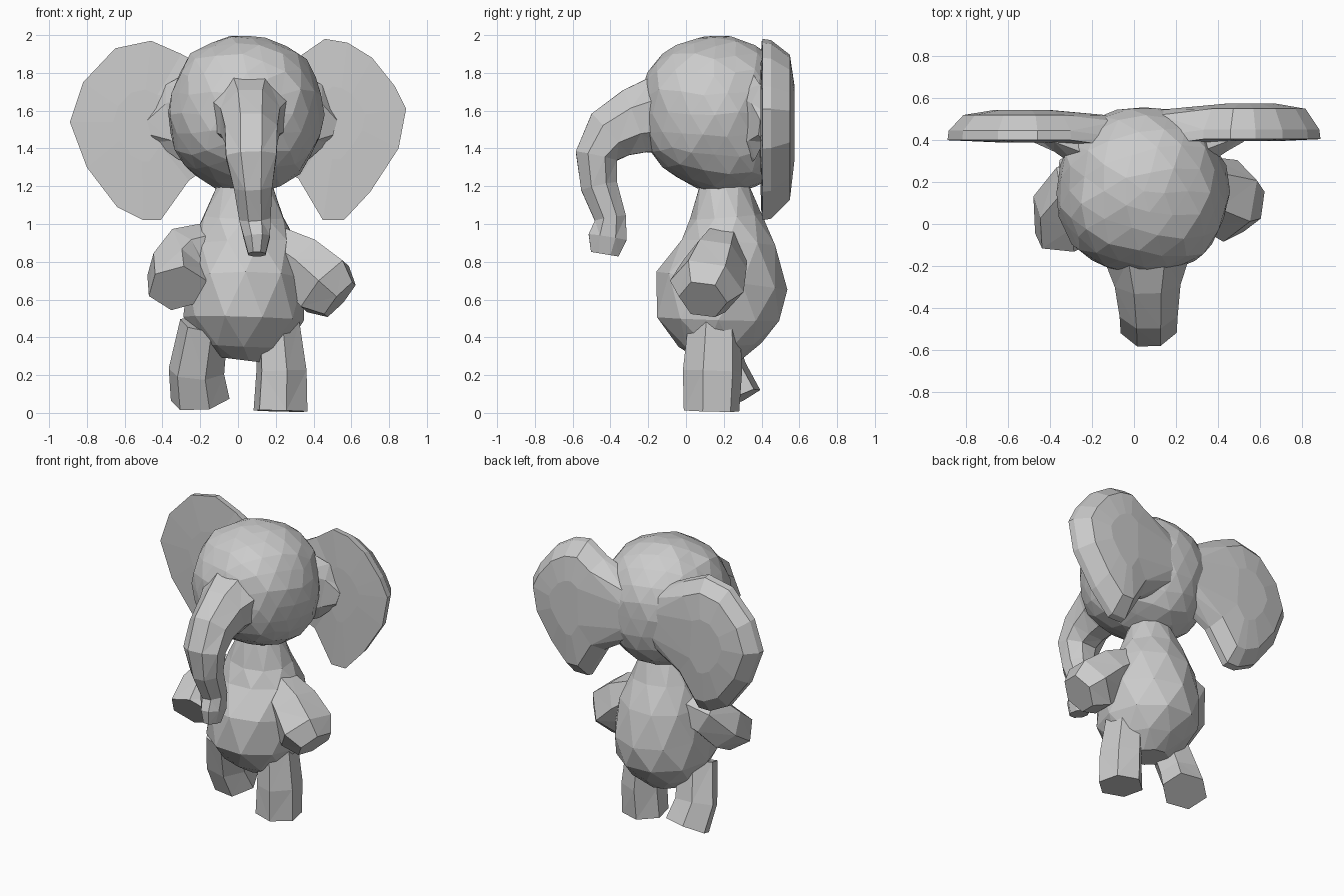
import bpy, bmesh, math, random
from mathutils import Vector

random.seed(4)
cube = bpy.data.objects.get("Cube")
if cube:
    bpy.data.objects.remove(cube)

grey = bpy.data.materials.new("soft_grey")
grey.use_nodes = True
grey.diffuse_color = (0.6, 0.6, 0.6, 1)
grey.node_tree.nodes["Principled BSDF"].inputs["Base Color"].default_value = (0.6, 0.6, 0.6, 1)


def finish(bm, name):
    """Triangulate into flat facets and link the part."""
    bmesh.ops.recalc_face_normals(bm, faces=bm.faces)
    bmesh.ops.triangulate(bm, faces=bm.faces, quad_method='SHORT_EDGE')
    mesh = bpy.data.meshes.new(name)
    bm.to_mesh(mesh)
    bm.free()
    mesh.materials.append(grey)
    obj = bpy.data.objects.new(name, mesh)
    bpy.context.collection.objects.link(obj)


def loft(name, rings):
    """Skin a list of equal point rings and cap both ends."""
    bm = bmesh.new()
    loops = [[bm.verts.new(p) for p in ring] for ring in rings]
    n = len(loops[0])
    for a, b in zip(loops, loops[1:]):
        for i in range(n):
            j = (i + 1) % n
            bm.faces.new((a[i], a[j], b[j], b[i]))
    for cap in (loops[0], loops[-1]):
        bm.faces.new(cap)
    finish(bm, name)


def tube(name, sections, sides, ref=(1, 0, 0), twist=0.0, stagger=0.0):
    """Loft ellipses (centre, half width, half depth) square to their path."""
    centres = [Vector(s[0]) for s in sections]
    rings = []
    for k, (c, wide, deep) in enumerate(sections):
        t = centres[min(k + 1, len(centres) - 1)] - centres[max(k - 1, 0)]
        t.normalize()
        u = Vector(ref) - t * t.dot(Vector(ref))
        u.normalize()
        v = t.cross(u)
        ring = []
        for i in range(sides):
            a = 2 * math.pi * (i + twist + stagger * (k % 2)) / sides
            ring.append(Vector(c) + u * wide * math.cos(a) + v * deep * math.sin(a))
        rings.append(ring)
    loft(name, rings)


# Pear-shaped body with broad shoulders and a narrow neck
tube("body", [
    ((0.02, 0.18, 0.28), 0.13, 0.11), ((0.03, 0.18, 0.36), 0.24, 0.22),
    ((0.03, 0.17, 0.50), 0.32, 0.34), ((0.04, 0.19, 0.70), 0.32, 0.35),
    ((0.03, 0.225, 0.90), 0.28, 0.26), ((0.03, 0.21, 1.04), 0.22, 0.19),
    ((0.04, 0.20, 1.22), 0.14, 0.13)], 10, stagger=0.5)

# Faceted head, slightly boxy, with its lower side dropping toward the back
bm = bmesh.new()
bmesh.ops.create_icosphere(bm, subdivisions=3, radius=1)
for v in bm.verts:
    p = v.co.copy()
    boxy = 1 + 0.12 * (1 - max(abs(c) for c in p))
    v.co = Vector((0.04 + 0.41 * p.x * boxy, 0.155 + 0.405 * p.y * boxy,
                   1.585 + 0.415 * p.z * boxy))
    v.co.z -= 0.06 * p.y * max(0, -p.z)
    v.co += Vector([random.uniform(-0.009, 0.009) for _ in range(3)])
finish(bm, "head")

# Trunk arching forward, then hanging with a tapered tip
tube("trunk", [
    ((0.06, -0.12, 1.58), 0.23, 0.23), ((0.065, -0.27, 1.545), 0.17, 0.19),
    ((0.07, -0.40, 1.475), 0.15, 0.16), ((0.07, -0.475, 1.36), 0.145, 0.12),
    ((0.08, -0.46, 1.20), 0.11, 0.105), ((0.09, -0.40, 1.03), 0.09, 0.09),
    ((0.10, -0.415, 0.93), 0.075, 0.11), ((0.10, -0.43, 0.84), 0.05, 0.08)], 8, twist=0.5)


def ear(name, outline, centre, front_y, back_y):
    """Broad ear rooted in the head: nearly flat front, domed back, thin rim."""
    cx, cz = centre
    layers = ((0.4, front_y), (1.0, front_y + 0.01), (0.985, front_y + 0.055),
              (0.8, back_y - 0.025), (0.4, back_y))
    rings = []
    for s, y in layers:
        ring = []
        for x, z in outline:
            inner = abs(x) < 0.25
            ring.append((x if inner else cx + (x - cx) * s,
                         y - 0.03 * inner, cz + (z - cz) * s))
        rings.append(ring)
    loft(name, rings)


ear("left_ear", [(0.12, 1.78), (0.33, 1.89), (0.46, 1.98), (0.58, 1.96), (0.71, 1.88),
                 (0.83, 1.73), (0.89, 1.61), (0.85, 1.40), (0.70, 1.17), (0.56, 1.02),
                 (0.45, 1.02), (0.32, 1.24), (0.12, 1.36)], (0.53, 1.56), 0.395, 0.575)
ear("right_ear", [(-0.08, 1.78), (-0.30, 1.90), (-0.46, 1.97), (-0.65, 1.93), (-0.82, 1.75),
                  (-0.89, 1.54), (-0.80, 1.30), (-0.64, 1.09), (-0.50, 1.02),
                  (-0.41, 1.02), (-0.26, 1.23), (-0.08, 1.36)], (-0.51, 1.54), 0.39, 0.545)

# Flared roots where the ears meet the sides of the head
for name, side in (("left_ear_root", 1), ("right_ear_root", -1)):
    tube(name, [((0.03 + 0.22 * side, 0.32, 1.56), 0.27, 0.10),
                ((0.03 + 0.38 * side, 0.38, 1.54), 0.20, 0.05),
                ((0.02 + 0.48 * side, 0.42, 1.51), 0.08, 0.04)], 6, ref=(0, 0, 1))

# Arms with blunt ends: one reaching outward, one bent forward
tube("left_arm", [
    ((0.16, 0.20, 0.91), 0.12, 0.11), ((0.33, 0.155, 0.79), 0.17, 0.17),
    ((0.46, 0.11, 0.67), 0.20, 0.19), ((0.54, 0.09, 0.60), 0.13, 0.13)],
    6, ref=(0, 1, 0))
tube("right_arm", [
    ((-0.10, 0.21, 0.90), 0.12, 0.12), ((-0.27, 0.16, 0.84), 0.16, 0.15),
    ((-0.33, 0.08, 0.75), 0.16, 0.16), ((-0.32, -0.06, 0.66), 0.16, 0.14)],
    6, ref=(1, 0, 0), twist=0.3)

# Stubby legs: one upright, one stepping back
tube("left_leg", [
    ((0.21, 0.15, 0.48), 0.12, 0.14), ((0.23, 0.14, 0.22), 0.14, 0.16),
    ((0.225, 0.135, 0.01), 0.15, 0.15)], 6, twist=0.3)
tube("right_leg", [
    ((-0.18, 0.12, 0.47), 0.13, 0.13), ((-0.22, 0.20, 0.22), 0.15, 0.13),
    ((-0.20, 0.27, 0.07), 0.16, 0.14)], 6, twist=0.2)
